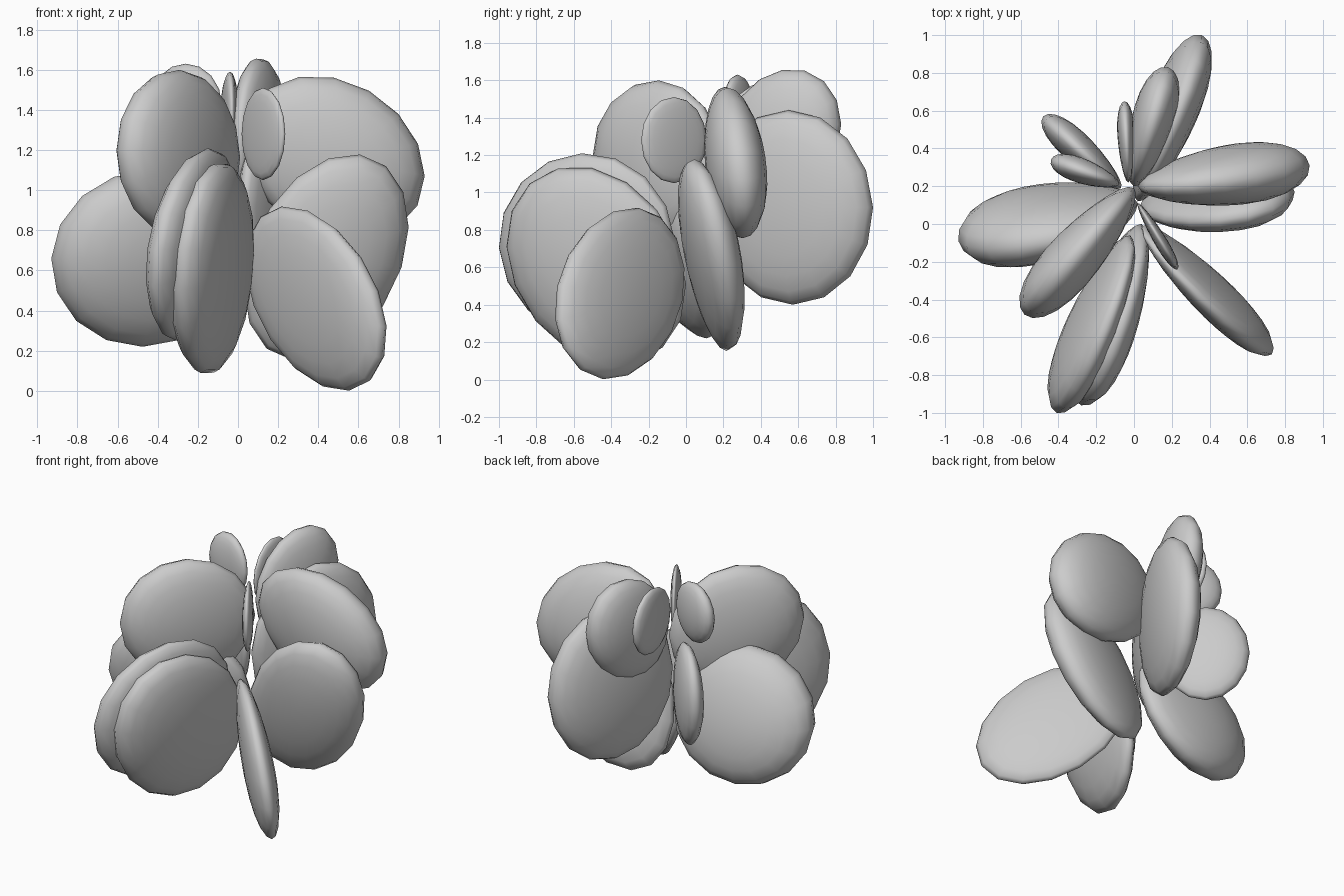
import bpy, bmesh, math
from mathutils import Vector

if "Cube" in bpy.data.objects:
    bpy.data.objects.remove(bpy.data.objects["Cube"])


def leaf(name, inner, tip, z_low, z_high, thick, rise=0.0, lean=0.0):
    """Plump disc standing on edge, running from its inner point to its tip.
    rise: height of the tip above the centre; lean: sideways shift of the top."""
    a, b = Vector((*inner, 0)), Vector((*tip, 0))
    out = (b - a) / 2
    side = Vector((-out.y, out.x, 0)).normalized()
    mid = (a + b) / 2 + Vector((0, 0, (z_low + z_high) / 2))
    half = (z_high - z_low) / 2
    upright = math.sqrt(half * half - rise * rise)
    bm = bmesh.new()
    bmesh.ops.create_uvsphere(bm, u_segments=16, v_segments=12, radius=1)
    for v in bm.verts:
        u, w, s = v.co
        v.co = (mid + out * u
                + side * (thick * s * (1 + 0.25 * u) + lean * w)
                + Vector((0, 0, rise * u + upright * w)))
    bmesh.ops.recalc_face_normals(bm, faces=bm.faces)
    for f in bm.faces:
        f.smooth = True
    mesh = bpy.data.meshes.new(name)
    bm.to_mesh(mesh)
    bm.free()
    obj = bpy.data.objects.new(name, mesh)
    bpy.context.collection.objects.link(obj)


# Large right-hand leaves
leaf("right_upper_leaf", (0.02, 0.20), (0.93, 0.31), 0.75, 1.57, 0.155, -0.09, -0.03)
leaf("right_lower_leaf", (0.03, 0.09), (0.85, 0.17), 0.15, 1.18, 0.135, 0.15, -0.11)
leaf("front_right_leaf", (0.04, -0.01), (0.73, -0.69), 0.0, 0.92, 0.095, -0.14, -0.055)

# Front pair
leaf("front_left_leaf", (-0.02, -0.06), (-0.41, -1.0), 0.24, 1.21, 0.12, -0.02, 0.07)
leaf("front_centre_leaf", (0.04, 0.0), (-0.28, -0.96), 0.08, 1.14, 0.135, 0.10, 0.07)

# Left leaves
leaf("left_upper_leaf", (0.0, 0.19), (-0.58, -0.48), 0.76, 1.60, 0.14, 0.02)
leaf("left_lower_leaf", (0.02, 0.11), (-0.93, -0.09), 0.22, 1.10, 0.18, 0.0, 0.10)

# Back leaves
leaf("back_lower_leaf", (0.02, 0.12), (0.36, 1.0), 0.40, 1.44, 0.13, 0.0, -0.03)
leaf("back_upper_leaf", (0.0, 0.20), (0.18, 0.83), 0.95, 1.66, 0.11, 0.06)
leaf("back_left_leaf", (-0.07, 0.19), (-0.48, 0.57), 0.56, 1.24, 0.08)

# Small upper leaves
leaf("small_back_leaf", (-0.03, 0.22), (-0.05, 0.65), 1.14, 1.59, 0.045)
leaf("small_left_leaf", (-0.08, 0.21), (-0.44, 0.34), 1.22, 1.63, 0.065)
leaf("small_front_leaf", (0.02, 0.11), (0.23, -0.24), 1.05, 1.51, 0.033)
